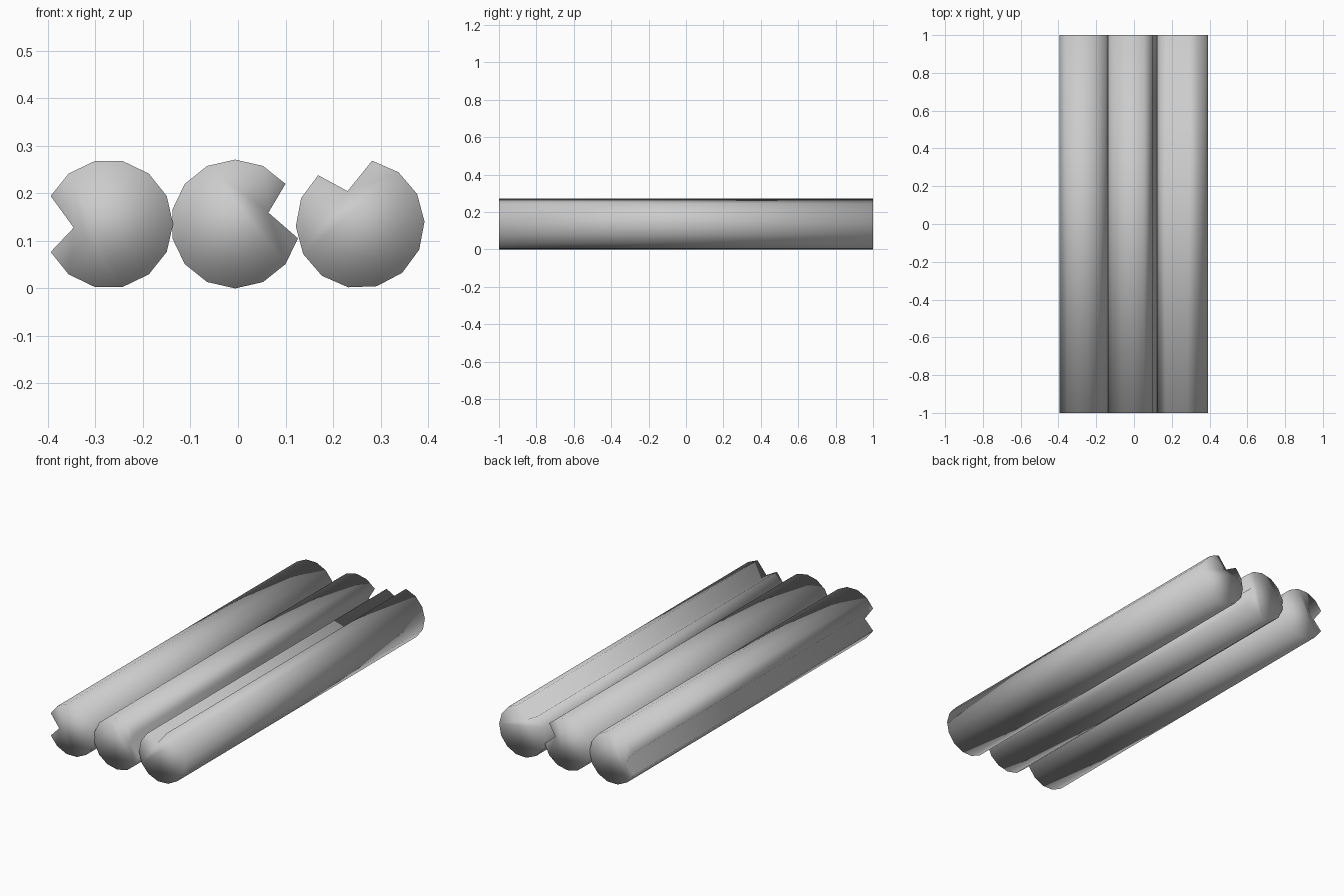
import bpy, bmesh
from math import cos, sin, radians, pi

if "Cube" in bpy.data.objects:
    bpy.data.objects.remove(bpy.data.objects["Cube"])

SIDES, R, NOTCH_R, HALF = 14, 0.1355, 0.074, 1.0


def log(name, x, notch_deg):
    """Smooth 14-sided log along y; one corner is pushed inward as a split notch."""
    a0 = radians(notch_deg)
    profile = [(NOTCH_R * cos(a0 + radians(6)), NOTCH_R * sin(a0 + radians(6)))]
    for i in range(1, SIDES):
        a = a0 + 2 * pi * i / SIDES
        profile.append((R * cos(a), R * sin(a)))
    bm = bmesh.new()
    front = bm.faces.new([bm.verts.new((px, -HALF, pz)) for px, pz in profile])
    back = [bm.verts.new((px, HALF, pz)) for px, pz in profile]
    ring = list(front.verts)
    bm.faces.new(back[::-1])
    for i in range(SIDES):
        j = (i + 1) % SIDES
        bm.faces.new((ring[i], back[i], back[j], ring[j]))
    bmesh.ops.recalc_face_normals(bm, faces=bm.faces)
    for f in bm.faces:
        f.smooth = True
    mesh = bpy.data.meshes.new(name)
    bm.to_mesh(mesh)
    bm.free()
    ob = bpy.data.objects.new(name, mesh)
    ob.location = (x, 0, R)
    bpy.context.collection.objects.link(ob)


# Three identical logs, each rolled to a different angle
log("log_left", -0.272, 180)
log("log_middle", -0.006, 180 / SIDES)
log("log_right", 0.257, 105)
